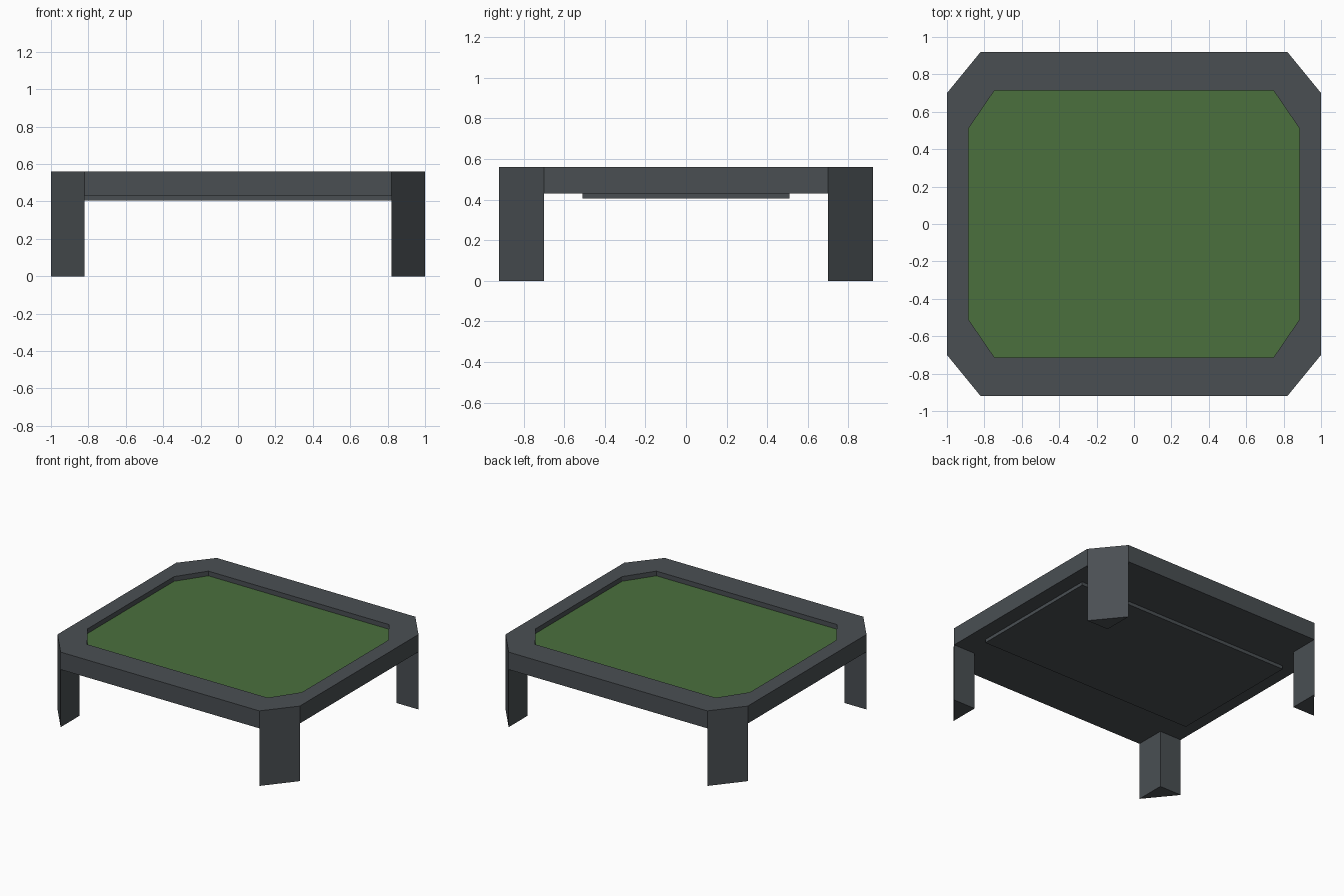
import bpy, bmesh

if "Cube" in bpy.data.objects:
    bpy.data.objects.remove(bpy.data.objects["Cube"])


def material(name, rgb):
    m = bpy.data.materials.new(name)
    m.diffuse_color = (*rgb, 1)
    m.use_nodes = True
    m.node_tree.nodes["Principled BSDF"].inputs["Base Color"].default_value = m.diffuse_color
    return m


grey = material("dark grey", (0.068, 0.078, 0.086))
green = material("felt green", (0.070, 0.162, 0.048))


def octagon(x, y, cx, cy):
    # rectangle x by y (half sizes) with corners cut back to cx, cy
    return [(cx, -y), (x, -cy), (x, cy), (cx, y),
            (-cx, y), (-x, cy), (-x, -cy), (-cx, -y)]


def finish(bm, name, mat):
    bmesh.ops.recalc_face_normals(bm, faces=bm.faces)
    me = bpy.data.meshes.new(name)
    bm.to_mesh(me)
    bm.free()
    ob = bpy.data.objects.new(name, me)
    me.materials.append(mat)
    bpy.context.collection.objects.link(ob)
    return ob


def prism(name, pts, z0, z1, mat):
    bm = bmesh.new()
    lo = [bm.verts.new((x, y, z0)) for x, y in pts]
    hi = [bm.verts.new((x, y, z1)) for x, y in pts]
    n = len(pts)
    bm.faces.new(lo)
    bm.faces.new(hi)
    for i in range(n):
        j = (i + 1) % n
        bm.faces.new((lo[i], lo[j], hi[j], hi[i]))
    return finish(bm, name, mat)


TOP, UNDER, FELT = 0.56, 0.43, 0.525
outer = octagon(1.0, 0.92, 0.82, 0.70)
inner = octagon(0.885, 0.715, 0.745, 0.51)

# table frame: outer wall, rim, recess wall and flat underside
bm = bmesh.new()
loops = [[bm.verts.new((x, y, z)) for x, y in pts]
         for pts, z in ((outer, UNDER), (outer, TOP), (inner, TOP), (inner, FELT))]
for a, b in zip(loops, loops[1:]):
    for i in range(8):
        j = (i + 1) % 8
        bm.faces.new((a[i], a[j], b[j], b[i]))
bm.faces.new(loops[0])
bm.faces.new(loops[-1])
frame = finish(bm, "table_frame", grey)

# recess floor takes the felt colour
frame.data.materials.append(green)
for p in frame.data.polygons:
    if p.normal.z > 0.9 and abs(p.center.z - FELT) < 0.001:
        p.material_index = 1

# shallow plate under the table
prism("under_plate", [(-0.885, -0.51), (0.885, -0.51), (0.885, 0.51), (-0.885, 0.51)],
      0.405, UNDER, grey)

# triangular corner legs
for sx, xn in ((-1, "left"), (1, "right")):
    for sy, yn in ((-1, "front"), (1, "back")):
        prism(f"{yn}_{xn}_leg",
              [(sx * 0.82, sy * 0.92), (sx, sy * 0.70), (sx * 0.82, sy * 0.70)],
              0, UNDER, grey)
